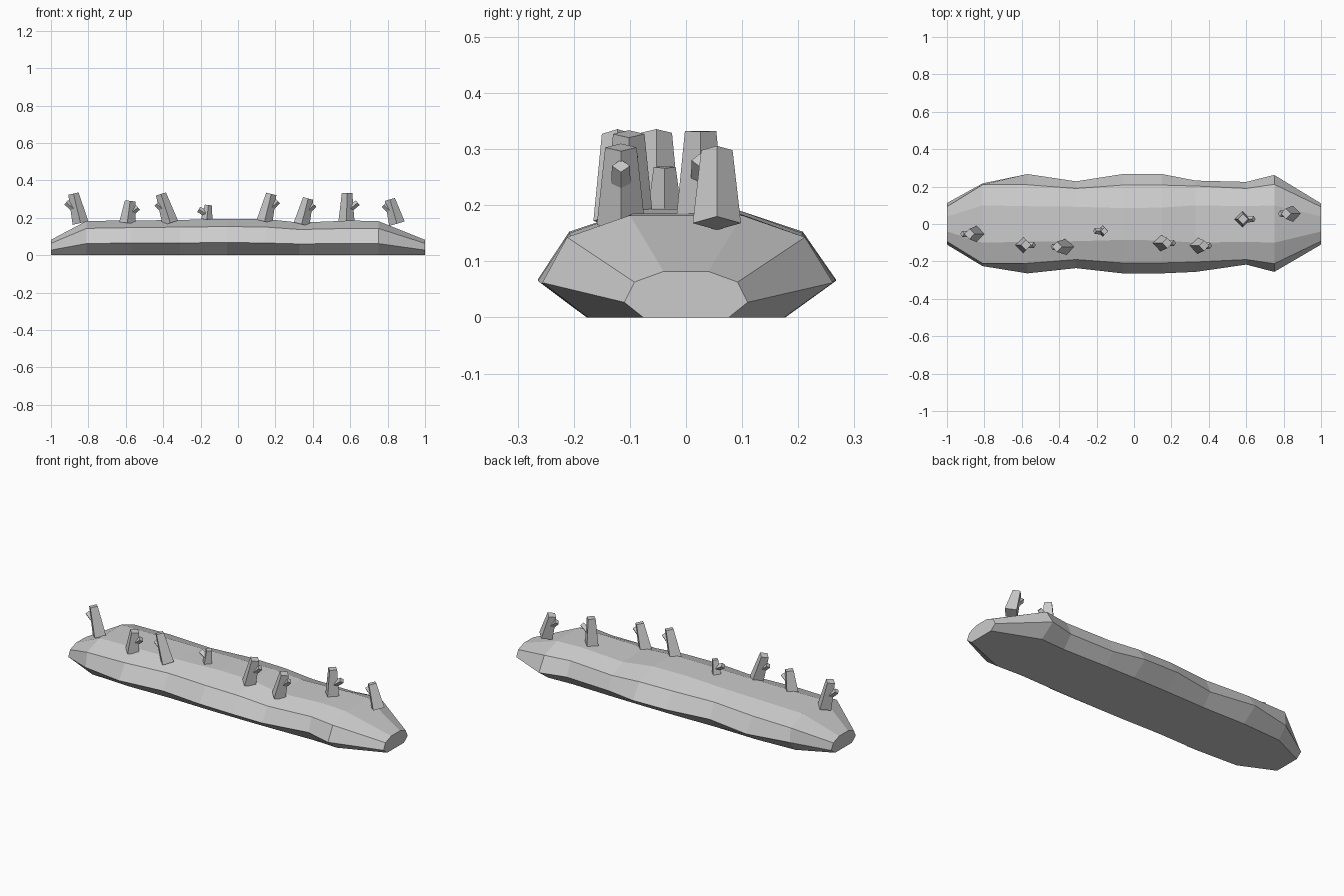
import bpy, bmesh, math
from mathutils import Vector

if "Cube" in bpy.data.objects:
    bpy.data.objects.remove(bpy.data.objects["Cube"])

grey = bpy.data.materials.new("stone grey")
grey.diffuse_color = (0.6, 0.6, 0.6, 1)
grey.use_nodes = True
grey.node_tree.nodes["Principled BSDF"].inputs["Base Color"].default_value = grey.diffuse_color


def finish(bm, name):
    bmesh.ops.recalc_face_normals(bm, faces=bm.faces)
    me = bpy.data.meshes.new(name)
    bm.to_mesh(me)
    bm.free()
    me.materials.append(grey)
    ob = bpy.data.objects.new(name, me)
    bpy.context.collection.objects.link(ob)
    return ob


# Stations along the trunk: x, front side y, back side y, shoulder half width,
# top half width, shoulder z, top z, base half width, side z
stations = [
    (-1.00, .110, .112, .093, .040, .063, .082, .076, .027),
    (-0.81, .225, .217, .210, .100, .143, .183, .165, .062),
    (-0.57, .264, .267, .210, .095, .147, .185, .177, .065),
    (-0.31, .236, .228, .190, .092, .150, .188, .172, .065),
    (-0.06, .264, .267, .208, .085, .153, .194, .177, .068),
    (0.15, .264, .267, .208, .088, .150, .193, .177, .065),
    (0.33, .256, .232, .203, .100, .137, .174, .175, .060),
    (0.60, .217, .225, .190, .095, .143, .185, .168, .063),
    (0.75, .256, .262, .212, .100, .143, .182, .175, .062),
    (1.00, .110, .110, .092, .040, .063, .082, .076, .027),
]

# Faceted trunk with a flat underside
bm = bmesh.new()
rings = []
for x, yf, yb, ys, yt, zs, zt, y0, zm in stations:
    profile = [(-y0, 0), (-yf, zm), (-ys, zs), (-yt, zt),
               (yt, zt), (ys, zs), (yb, zm), (y0, 0)]
    rings.append([bm.verts.new((x, y, z)) for y, z in profile])
for a, b in zip(rings, rings[1:]):
    for i in range(8):
        j = (i + 1) % 8
        bm.faces.new((a[i], a[j], b[j], b[i]))
bm.faces.new(rings[0])
bm.faces.new(rings[-1])
finish(bm, "trunk")


def spike(bm, start, end, r0, r1):
    """Tapered four-sided prism with edges facing along x and y."""
    start, end = Vector(start), Vector(end)
    axis = (end - start).normalized()
    side = Vector((0, 1, 0))
    side = (side - axis * side.dot(axis)).normalized()
    other = axis.cross(side)
    loops = []
    for c, r in ((start, r0), (end, r1)):
        loops.append([bm.verts.new(c + r * (math.cos(t) * side + math.sin(t) * other))
                      for t in (0, math.pi / 2, math.pi, 3 * math.pi / 2)])
    lo, hi = loops
    for i in range(4):
        j = (i + 1) % 4
        bm.faces.new((lo[i], lo[j], hi[j], hi[i]))
    bm.faces.new(lo)
    bm.faces.new(hi)


# Broken branches: base x, top x, y, base z, top z, twig tip x, twig tip z
branches = [
    (-.842, -.880, -.053, .172, .329, -.918, .283),
    (-.592, -.577, -.112, .172, .290, -.535, .255),
    (-.362, -.412, -.122, .172, .327, -.436, .275),
    (-.167, -.158, -.038, .190, .268, -.210, .245),
    (.142, .178, -.102, .180, .327, .213, .288),
    (.340, .375, -.116, .165, .303, .407, .270),
    (.580, .583, .026, .180, .332, .640, .280),
    (.850, .812, .055, .168, .298, .780, .268),
]
for n, (xb, xt, y, zb, zt, xk, zk) in enumerate(branches, 1):
    bm = bmesh.new()
    base, top = Vector((xb, y, zb)), Vector((xt, y, zt))
    size = 0.7 if zt < .28 else 1.0
    spike(bm, base, top, .043 * size, .028 * size)
    # small side twig
    spike(bm, base.lerp(top, 0.35), (xk, y, zk), .018, .016)
    finish(bm, "branch_%d" % n)
